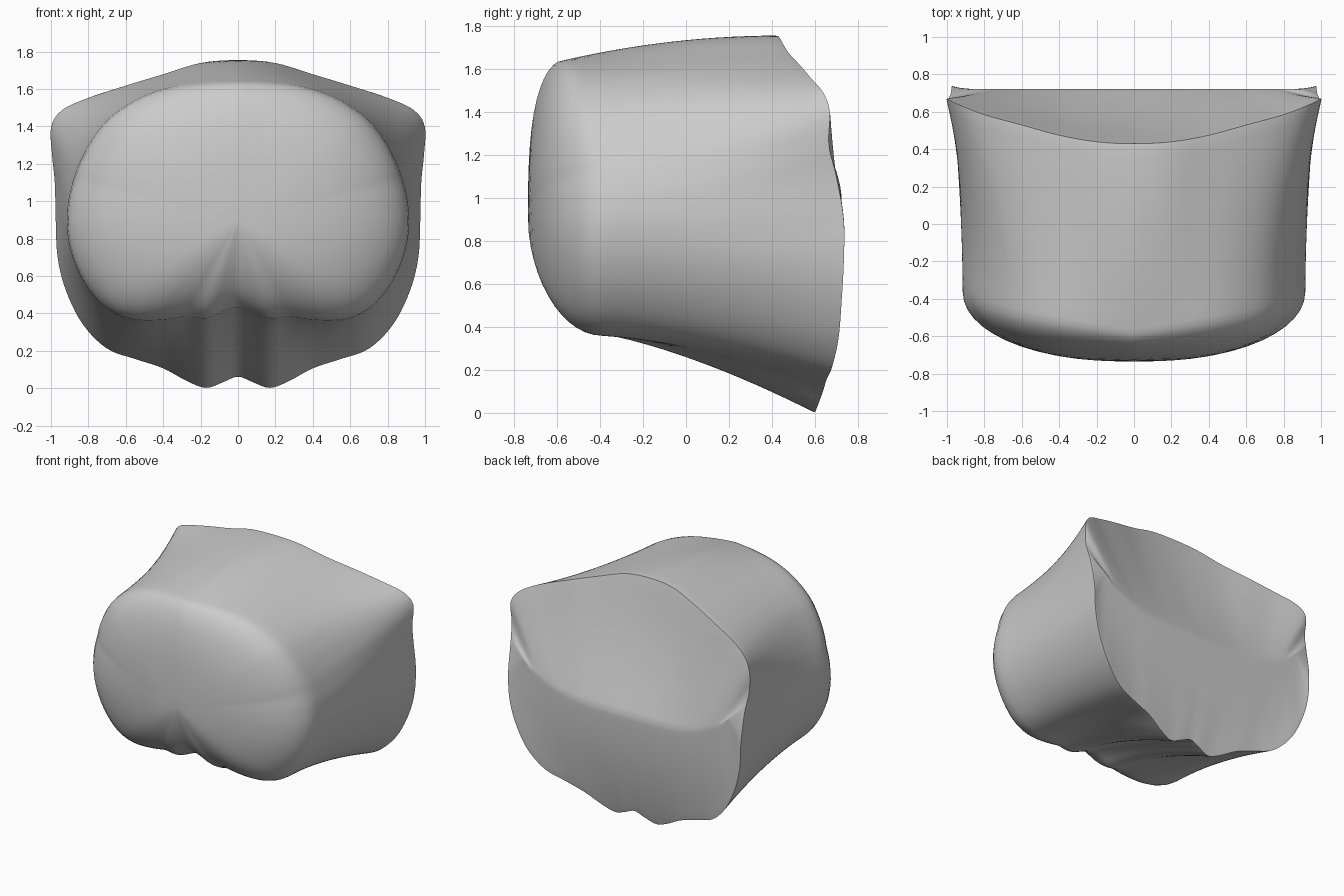
import bpy, bmesh, math
from mathutils import Vector

if "Cube" in bpy.data.objects:
    bpy.data.objects.remove(bpy.data.objects["Cube"])

# Half outline, top centre to bottom centre: back rim x, z, y, then front outline x, z
PTS = [
    (0, 1.755, .43, 0, 1.64), (.2, 1.74, .44, .18, 1.635),
    (.4, 1.68, .475, .36, 1.61), (.6, 1.62, .53, .53, 1.55),
    (.8, 1.555, .585, .68, 1.45), (.94, 1.49, .64, .78, 1.33),
    (1, 1.4, .67, .85, 1.2), (.995, 1.25, .665, .89, 1.08),
    (.98, 1.1, .70, .91, .98), (.975, .9, .735, .915, .86),
    (.965, .7, .735, .89, .72), (.92, .52, .725, .83, .58),
    (.83, .34, .71, .74, .46), (.7, .21, .68, .64, .39),
    (.55, .155, .655, .52, .36), (.4, .105, .64, .38, .365),
    (.27, .035, .615, .27, .38), (.17, 0, .60, .17, .37),
    (.08, .03, .61, .07, .41), (0, .06, .615, 0, .43)]
SUB = 5


def mirror(p):
    return (-p[0], p[1], p[2], -p[3], p[4])


def spline(pts):
    """Catmull-Rom through the half outline, mirrored at both ends."""
    ext = [mirror(pts[1])] + pts + [mirror(pts[-2])]
    out = []
    for i in range(1, len(pts)):
        a, b, c, d = ext[i - 1:i + 3]
        for s in range(SUB):
            t = s / SUB
            out.append([.5 * (2 * q + (r - p) * t + (2 * p - 5 * q + 4 * r - w) * t * t
                              + (3 * q - p - 3 * r + w) * t ** 3)
                        for p, q, r, w in zip(a, b, c, d)])
    return out + [list(pts[-1])]


def lerp(a, b, t):
    return a + (b - a) * t


half = spline(PTS)
M = len(half) - 1


def front_y(u):
    # front outline lies further forward at the top than at the sides and bottom
    return lerp(-.57, -.36, min(1, u / .35)) if u < .35 else lerp(-.36, -.41, (u - .35) / .65)


def front_point(h, u, r):
    q = lerp(3.0, 1.4, u)
    g = 1 - math.sqrt(max(0, 1 - r ** q))
    return Vector((h[3] * r, lerp(-.735, front_y(u), g), lerp(.9, h[4], r)))


def body_point(h, u, t):
    late, early = t ** 1.8, 1 - (1 - t) ** 2
    f = min(1, u / .3) if u < .5 else lerp(1, .7, (u - .5) * 2)
    return Vector((lerp(h[3], h[0], late), lerp(front_y(u), h[2], t),
                   lerp(h[4], h[1], lerp(early, late, f))))


def back_point(h, u, t):
    # ruled from the rim to a smile-shaped ridge across the back
    cx = .86 * math.sin(math.pi * u)
    cz = .83 + .2 * (cx / .86) ** 4
    ty = t if u < .4 else 1 - (1 - t) ** 2
    y = lerp(h[2], .722, ty)
    if u < .4:
        y -= .025 * math.sin(math.pi * t) * (1 - u / .4)
    return Vector((lerp(h[0], cx, t), y, lerp(h[1], cz, t)))


# Ring list: domed front, flaring body, scooped back
stages = [(front_point, math.sin(math.pi / 2 * i / 13)) for i in range(1, 14)]
stages += [(body_point, i / 14) for i in range(1, 14)]
stages += [(body_point, .985), (body_point, 1)]
stages += [(back_point, t) for t in (.03, .1, .2, .3, .4, .5, .6, .7, .8, .9, .96, 1)]

bm = bmesh.new()
rings = []
for fn, t in stages:
    right = [fn(h, k / M, t) for k, h in enumerate(half)]
    left = [Vector((-p.x, p.y, p.z)) for p in right[M - 1:0:-1]]
    rings.append([bm.verts.new(p) for p in right + left])
n = len(rings[0])
for a, b in zip(rings, rings[1:]):
    for i in range(n):
        j = (i + 1) % n
        bm.faces.new((a[i], a[j], b[j], b[i]))
hub = bm.verts.new((0, -.735, .9))
for i in range(n):
    bm.faces.new((hub, rings[0][(i + 1) % n], rings[0][i]))
# weld the two sides of the ridge together
bmesh.ops.remove_doubles(bm, verts=bm.verts[:], dist=.0005)
# soften the body a little, mostly around the rim
bmesh.ops.smooth_vert(bm, verts=bm.verts[:], factor=.3,
                      use_axis_x=True, use_axis_y=True, use_axis_z=True)
bmesh.ops.recalc_face_normals(bm, faces=bm.faces[:])

mesh = bpy.data.meshes.new("molded_body")
bm.to_mesh(mesh)
bm.free()
body = bpy.data.objects.new("molded_body", mesh)
bpy.context.collection.objects.link(body)
bpy.context.view_layer.objects.active = body
body.select_set(True)
bpy.ops.object.shade_smooth_by_angle(angle=math.radians(60))
